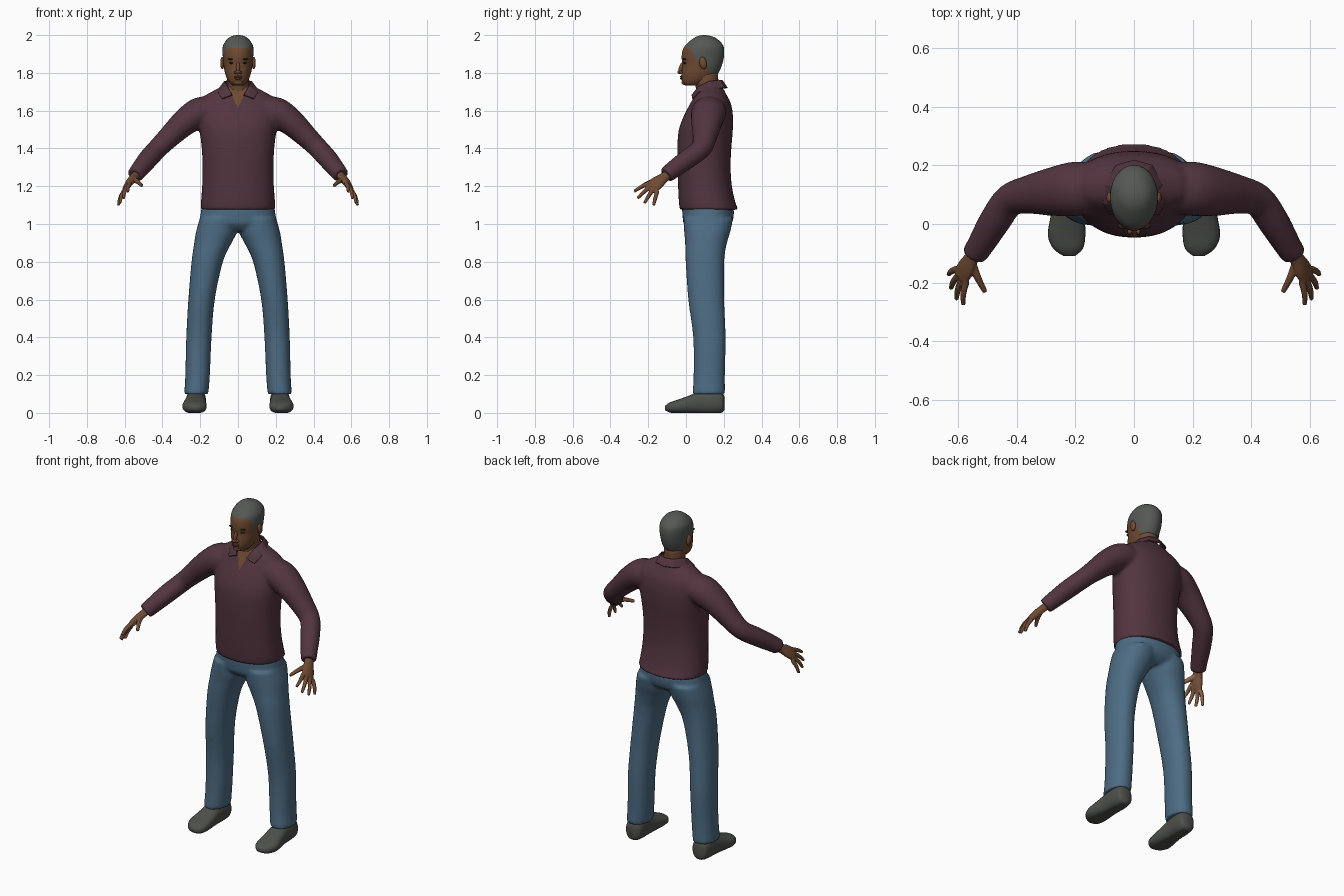
import bpy, bmesh, math
from mathutils import Vector, Matrix

default = bpy.data.objects.get("Cube")
if default:
    bpy.data.objects.remove(default, do_unlink=True)

X, Y, Z = Vector((1, 0, 0)), Vector((0, 1, 0)), Vector((0, 0, 1))
SIDES = {"left": 1, "right": -1}


def material(name, r, g, b):
    m = bpy.data.materials.new(name)
    m.use_nodes = True
    m.diffuse_color = (r, g, b, 1)
    bsdf = next(n for n in m.node_tree.nodes if n.type == "BSDF_PRINCIPLED")
    bsdf.inputs["Base Color"].default_value = (r, g, b, 1)
    bsdf.inputs["Roughness"].default_value = 0.8
    return m


SHIRT = material("plum cloth", 0.085, 0.035, 0.05)
DENIM = material("blue denim", 0.075, 0.15, 0.23)
SKIN = material("brown skin", 0.16, 0.068, 0.032)
PALM = material("light palm skin", 0.3, 0.14, 0.075)
LIP = material("lip brown", 0.12, 0.045, 0.03)
HAIR = material("grey hair", 0.09, 0.098, 0.09)
SHOE = material("dark grey leather", 0.075, 0.08, 0.07)
DARK = material("dark brown", 0.03, 0.018, 0.012)


def spline(rows, steps):
    """Smooth interpolation through rows of numbers."""
    out = []
    for i in range(len(rows) - 1):
        p = [Vector(rows[max(0, min(len(rows) - 1, i + k))]) for k in (-1, 0, 1, 2)]
        for s in range(steps):
            t = s / steps
            out.append(p[1] + 0.5 * t * ((p[2] - p[0]) + t * (2 * p[0] - 5 * p[1] + 4 * p[2] - p[3])
                       + t * t * (3 * p[1] - p[0] - 3 * p[2] + p[3])))
    return out + [Vector(rows[-1])]


def loft(bm, rows, axes=None, side=1, n=28, steps=4, power=2.0):
    """Skin closed rings of (x, y, z, half width, half depth)."""
    rows = spline(rows, steps)
    centres = [Vector(r[:3]) for r in rows]
    rings = []
    for i, r in enumerate(rows):
        if axes:
            u, v = axes
        else:
            t = centres[min(i + 1, len(rows) - 1)] - centres[max(i - 1, 0)]
            u = t.cross(Z).normalized()
            v = u.cross(t).normalized()
        ring = []
        for j in range(n):
            c, s = math.cos(math.tau * j / n), math.sin(math.tau * j / n)
            p = centres[i] + u * r[3] * math.copysign(abs(c) ** (2 / power), c) \
                + v * r[4] * math.copysign(abs(s) ** (2 / power), s)
            ring.append(bm.verts.new((p.x * side, p.y, p.z)))
        rings.append(ring)
    for a, b in zip(rings, rings[1:]):
        for j in range(n):
            bm.faces.new((a[j], a[(j + 1) % n], b[(j + 1) % n], b[j]))
    bm.faces.new(rings[0])
    bm.faces.new(rings[-1])


def slab(z, front, back, half_width, x=0):
    return (x, (front + back) / 2, z, half_width, (back - front) / 2)


def finish(name, bm, mats, voxel=0, cuts=(), paint=None):
    """Turn a bmesh into an object, optionally fused, cut and coloured by rule."""
    bmesh.ops.recalc_face_normals(bm, faces=bm.faces[:])
    mesh = bpy.data.meshes.new(name)
    bm.to_mesh(mesh)
    obj = bpy.data.objects.new(name, mesh)
    bpy.context.scene.collection.objects.link(obj)
    if voxel:
        fuse = obj.modifiers.new("fuse", "REMESH")
        fuse.mode, fuse.voxel_size = "VOXEL", voxel
        soft = obj.modifiers.new("soften", "SMOOTH")
        soft.factor, soft.iterations = 0.5, 4
        deps = bpy.context.evaluated_depsgraph_get()
        fused = bpy.data.meshes.new_from_object(obj.evaluated_get(deps))
        obj.modifiers.clear()
        obj.data = fused
    mesh = obj.data
    mesh.materials.clear()
    for m in mats:
        mesh.materials.append(m)
    bm.clear()
    bm.from_mesh(mesh)
    for co, no in cuts:
        bmesh.ops.bisect_plane(bm, geom=bm.verts[:] + bm.edges[:] + bm.faces[:],
                               dist=1e-5, plane_co=co, plane_no=no)
    bm.normal_update()
    for f in bm.faces:
        f.smooth = True
        f.material_index = paint(f) if paint else 0
    bm.to_mesh(mesh)
    bm.free()
    return obj


def ball(name, loc, radii, mat, tilt=0):
    bm = bmesh.new()
    m = Matrix.Translation(loc) @ Matrix.Rotation(tilt, 4, "X") @ Matrix.Diagonal((*radii, 1))
    bmesh.ops.create_uvsphere(bm, u_segments=20, v_segments=12, radius=1, matrix=m)
    return finish(name, bm, [mat])


# Shirt: torso and sleeves fused, with an open neck cut in
bm = bmesh.new()
loft(bm, [slab(*r) for r in (
    (1.075, -.033, .277, .198), (1.12, -.038, .26, .196), (1.2, -.042, .243, .19), (1.3, -.045, .236, .188),
    (1.4, -.046, .24, .192), (1.5, -.038, .248, .204), (1.58, -.008, .248, .212), (1.64, .024, .237, .205),
    (1.68, .044, .217, .175), (1.705, .055, .203, .13), (1.735, .068, .187, .075))], (X, Y), n=40, power=2.2)
for s in SIDES.values():
    loft(bm, [(.12, .125, 1.6, .085, .07), (.2, .12, 1.59, .093, .082), (.28, .11, 1.54, .083, .072),
              (.36, .1, 1.465, .066, .06), (.425, .08, 1.4, .056, .053), (.475, .01, 1.345, .054, .052),
              (.52, -.065, 1.29, .047, .047), (.545, -.105, 1.258, .043, .043)], side=s)
V_LOW, V_SLOPE = 1.612, 0.45


def neck_opening(f):
    c = f.calc_center_median()
    return int(c.y < .11 and abs(c.x) < (c.z - V_LOW) * V_SLOPE)


finish("shirt", bm, [SHIRT, SKIN], 0.01,
       [(Vector((0, 0, V_LOW)), Vector((s, 0, -V_SLOPE))) for s in (1, -1)], neck_opening)

# Collar: folded strip, pairs of neck edge and outer edge, mirrored
half = [((.03, .032, 1.682), (.085, .034, 1.662)), ((.055, .068, 1.728), (.105, .072, 1.698)),
        ((.07, .125, 1.755), (.1, .135, 1.714)), ((.042, .178, 1.76), (.06, .2, 1.72)),
        ((0, .19, 1.76), (0, .217, 1.72))]
flip = Vector((-1, 1, 1))
strip = [[Vector(p) for p in pair] for pair in half]
strip += [[p * flip for p in pair] for pair in reversed(strip[:-1])]
bm = bmesh.new()
cols = [[bm.verts.new(p) for p in pair] for pair in strip]
for a, b in zip(cols, cols[1:]):
    bm.faces.new((a[0], b[0], b[1], a[1]))
collar = finish("collar", bm, [SHIRT])
thick = collar.modifiers.new("thickness", "SOLIDIFY")
thick.thickness, thick.offset = 0.008, 0
edge = collar.modifiers.new("edge", "BEVEL")
edge.width, edge.segments = 0.002, 2

# Trousers: pelvis and legs fused
bm = bmesh.new()
loft(bm, [slab(*r) for r in ((1.13, -.012, .235, .18), (1.08, -.02, .252, .194), (1.04, -.018, .252, .2),
                             (1.0, -.012, .24, .205), (.965, .02, .2, .15))], (X, Y), n=40, power=2.2)
for s in SIDES.values():
    loft(bm, [slab(*r) for r in (
        (1.03, -.014, .25, .1, .102), (.96, -.01, .235, .109, .113), (.9, -.005, .217, .099, .133),
        (.8, -.002, .202, .083, .163), (.6, .012, .202, .07, .193), (.4, .038, .21, .067, .207),
        (.2, .04, .206, .065, .214), (.1, .034, .207, .064, .221))], (X, Y), s, power=2.2)
finish("trousers", bm, [DENIM], 0.01)

# Shoes
for label, s in SIDES.items():
    bm = bmesh.new()
    loft(bm, [(.222, .203, .05, .02, .035), (.222, .19, .056, .045, .055), (.222, .15, .059, .053, .064),
              (.224, .08, .055, .053, .061), (.227, .02, .044, .059, .049), (.23, -.04, .034, .064, .037),
              (.225, -.085, .029, .05, .027), (.221, -.11, .026, .018, .012)], (X, Z), s, power=2.4)
    for v in bm.verts:
        v.co.z = max(v.co.z, 0)
    finish(label + "_shoe", bm, [SHOE])

# Hands: palm, four fingers and thumb fused
across = Vector((.033, .05, -.045)).normalized()
inward = Vector((-.79, -.03, -.61)).normalized()
fingers = [((.572, -.195, 1.216), (.583, -.275, 1.172)), ((.586, -.186, 1.2), (.606, -.257, 1.135)),
           ((.598, -.173, 1.184), (.625, -.22, 1.11)), ((.604, -.152, 1.174), (.633, -.172, 1.098))]
for label, s in SIDES.items():
    bm = bmesh.new()
    loft(bm, [(.53, -.08, 1.272, .027, .022), (.553, -.115, 1.247, .028, .021),
              (.574, -.15, 1.22, .038, .02), (.592, -.182, 1.194, .04, .015)], (across, inward), s)
    for base, tip in fingers:
        a, b = Vector(base), Vector(tip)
        knuckle = a.lerp(b, .5) - inward * .006
        loft(bm, [(*a, .012, .012), (*knuckle, .011, .011), (*b, .008, .008)], None, s, 12)
    loft(bm, [(.557, -.125, 1.238, .017, .016), (.535, -.18, 1.226, .013, .013),
              (.508, -.232, 1.203, .009, .009)], None, s, 12)
    facing = Vector((inward.x * s, inward.y, inward.z))
    finish(label + "_hand", bm, [SKIN, PALM], 0.004, (), lambda f: int(f.normal.dot(facing) > 0.35))

# Neck
bm = bmesh.new()
loft(bm, [(0, .115, 1.66, .062, .06), (0, .112, 1.72, .058, .06), (0, .1, 1.8, .06, .07)], (X, Y))
finish("neck", bm, [SKIN])

# Head, with the hairline cut in along a stepped line
hairline = [(-.06, 1.938), (.018, 1.93), (.06, 1.865), (.11, 1.85), (.13, 1.785), (.26, 1.765)]
cuts = []
for (y1, z1), (y2, z2) in zip(hairline, hairline[1:]):
    cuts.append((Vector((0, y1, z1)), Vector((0, z1 - z2, y2 - y1))))
    cuts.append((Vector((0, y2, z2)), Y))


def is_hair(f):
    c = f.calc_center_median()
    for (y1, z1), (y2, z2) in zip(hairline, hairline[1:]):
        if y1 <= c.y < y2:
            return int(c.z > z1 + (z2 - z1) * (c.y - y1) / (y2 - y1))
    return 0


bm = bmesh.new()
loft(bm, [slab(*r) for r in (
    (1.732, .0, .09, .028), (1.745, -.018, .11, .043), (1.77, -.024, .145, .059), (1.8, -.024, .172, .069),
    (1.84, -.019, .19, .076), (1.88, -.023, .2, .08), (1.92, -.018, .202, .082), (1.95, .0, .194, .077),
    (1.98, .035, .165, .056), (1.994, .06, .135, .034), (2.0, .085, .105, .01))], (X, Y), n=40)
finish("head", bm, [SKIN, HAIR], 0, cuts, is_hair)

# Face
ball("nose_bridge", (0, -.025, 1.828), (.01, .012, .034), SKIN, -.35)
ball("nose_tip", (0, -.033, 1.805), (.013, .013, .011), SKIN)
ball("upper_lip", (0, -.024, 1.78), (.024, .008, .005), LIP)
ball("lower_lip", (0, -.023, 1.771), (.021, .008, .006), LIP)
ball("chin", (0, -.008, 1.75), (.026, .016, .014), SKIN)
for label, s in SIDES.items():
    ball(label + "_nostril", (s * .013, -.026, 1.803), (.009, .01, .008), SKIN)
    ball(label + "_eye", (s * .032, -.003, 1.853), (.015, .012, .006), DARK)
    ball(label + "_eyebrow", (s * .035, -.007, 1.873), (.021, .01, .0045), DARK)
    ball(label + "_ear", (s * .083, .09, 1.853), (.011, .019, .033), SKIN, .2)
